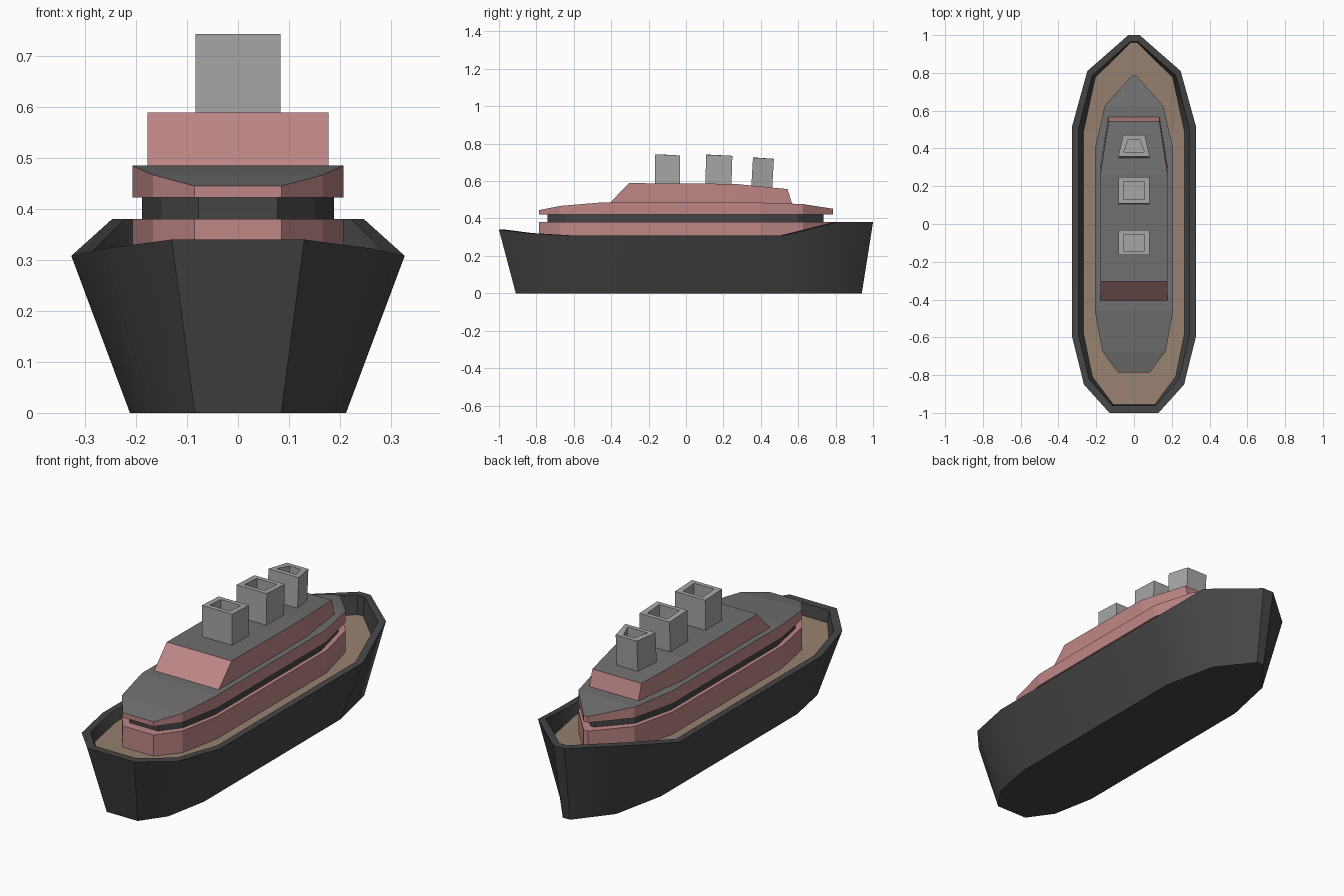
import bpy

if "Cube" in bpy.data.objects:
    bpy.data.objects.remove(bpy.data.objects["Cube"])


def material(name, rgb):
    m = bpy.data.materials.new(name)
    m.diffuse_color = (*rgb, 1)
    m.use_nodes = True
    m.node_tree.nodes["Principled BSDF"].inputs["Base Color"].default_value = m.diffuse_color
    return m


DARK = material("dark_paint", (0.06, 0.06, 0.06))
ROOF = material("roof_grey", (0.16, 0.16, 0.16))
PINK = material("pink_paint", (0.52, 0.24, 0.24))
WOOD = material("deck_wood", (0.31, 0.22, 0.16))
GREY = material("funnel_grey", (0.38, 0.38, 0.38))


def loft(name, rings, side, top=None, bottom=None, smooth=None):
    """Skin mirrored half outlines (bow to stern), capped with strips across x."""
    n = len(rings[0])
    size = 2 * n
    verts = []
    for half in rings:
        verts += half + [(-x, y, z) for x, y, z in reversed(half)]
    faces, mats = [], []
    for r in range(len(rings) - 1):
        a, b = r * size, (r + 1) * size
        for i in range(size):
            j = (i + 1) % size
            faces.append((a + j, a + i, b + i, b + j))
            mats.append(0)
    used = [side]
    for mat, base, flip in ((top, (len(rings) - 1) * size, True), (bottom, 0, False)):
        if mat is None:
            continue
        if mat not in used:
            used.append(mat)
        for i in range(n - 1):
            f = [base + k for k in (i, i + 1, size - 2 - i, size - 1 - i)]
            faces.append(f[::-1] if flip else f)
            mats.append(used.index(mat))
    me = bpy.data.meshes.new(name)
    me.from_pydata(verts, [], faces)
    for m in used:
        me.materials.append(m)
    for p, k in zip(me.polygons, mats):
        p.material_index = k
    me.update()
    ob = bpy.data.objects.new(name, me)
    bpy.context.collection.objects.link(ob)
    if smooth:
        bpy.context.view_layer.objects.active = ob
        ob.select_set(True)
        bpy.ops.object.shade_smooth_by_angle(angle=smooth)
        ob.select_set(False)
    return ob


def at(outline, z):
    """Give a flat outline one height, or one height per point."""
    zs = z if isinstance(z, list) else [z] * len(outline)
    return [(x, y, h) for (x, y), h in zip(outline, zs)]


# Hull with thick bulwark
keel = [(0.02, 0.94), (0.155, 0.77), (0.212, 0.5), (0.212, -0.57), (0.17, -0.79), (0.085, -0.91)]
rim = [(0.03, 1.0), (0.247, 0.81), (0.327, 0.52), (0.327, -0.6), (0.265, -0.85), (0.13, -1.0)]
lip = [(0.02, 0.965), (0.222, 0.785), (0.295, 0.5), (0.295, -0.585), (0.238, -0.82), (0.115, -0.962)]
floor = [(0.016, 0.962), (0.205, 0.775), (0.267, 0.49), (0.267, -0.58), (0.22, -0.81), (0.11, -0.955)]
rim_z = [0.38, 0.38, 0.308, 0.308, 0.322, 0.34]
floor_z = [0.285, 0.28, 0.27, 0.27, 0.275, 0.28]
loft("hull", [at(keel, 0), at(rim, rim_z), at(lip, rim_z), at(floor, floor_z)],
     DARK, bottom=DARK, smooth=0.75)

# Deck
loft("deck", [at(floor, floor_z)], WOOD, top=WOOD)

# Lower superstructure, recessed window band, upper superstructure
tier = [(0.012, 0.787), (0.155, 0.625), (0.207, 0.4), (0.207, -0.46), (0.167, -0.675), (0.085, -0.785)]
band = [(0.01, 0.735), (0.137, 0.595), (0.188, 0.385), (0.188, -0.45), (0.15, -0.645), (0.077, -0.74)]
loft("lower_cabin", [at(tier, 0.265), at(tier, 0.38)], PINK, top=PINK)
loft("window_band", [at(band, 0.38), at(band, 0.423)], DARK)
loft("upper_cabin", [at(tier, 0.422), at(tier, [0.452, 0.477, 0.485, 0.485, 0.467, 0.445])],
     PINK, top=ROOF, bottom=PINK)

# Top cabin with sloped ends
base = [(0.135, 0.568), (0.178, 0.3), (0.178, -0.415)]
roof = [(0.135, 0.543), (0.178, 0.26), (0.178, -0.305)]
loft("top_cabin", [at(base, 0.475), at(roof, [0.557, 0.585, 0.589])], PINK, top=ROOF)

# Funnels: y back, y front, half widths back and front, top height, lean
for k, (y0, y1, w0, w1, z, lean) in enumerate([
        (-0.165, -0.033, 0.083, 0.083, 0.740, 0.0),
        (0.102, 0.242, 0.083, 0.083, 0.738, 0.006),
        (0.348, 0.460, 0.083, 0.058, 0.722, 0.010)]):
    t = 0.022
    top_z = [z - 0.003, z + 0.003]
    foot = [(w1, y1), (w0, y0)]
    head = [(w1, y1 + lean), (w0, y0 + lean)]
    hole = [(w1 - t - 0.006, y1 + lean - t), (w0 - t - 0.006, y0 + lean + t)]
    loft(f"funnel_{k + 1}", [at(foot, 0.55), at(head, top_z), at(hole, top_z), at(hole, 0.62)],
         GREY, top=GREY)
